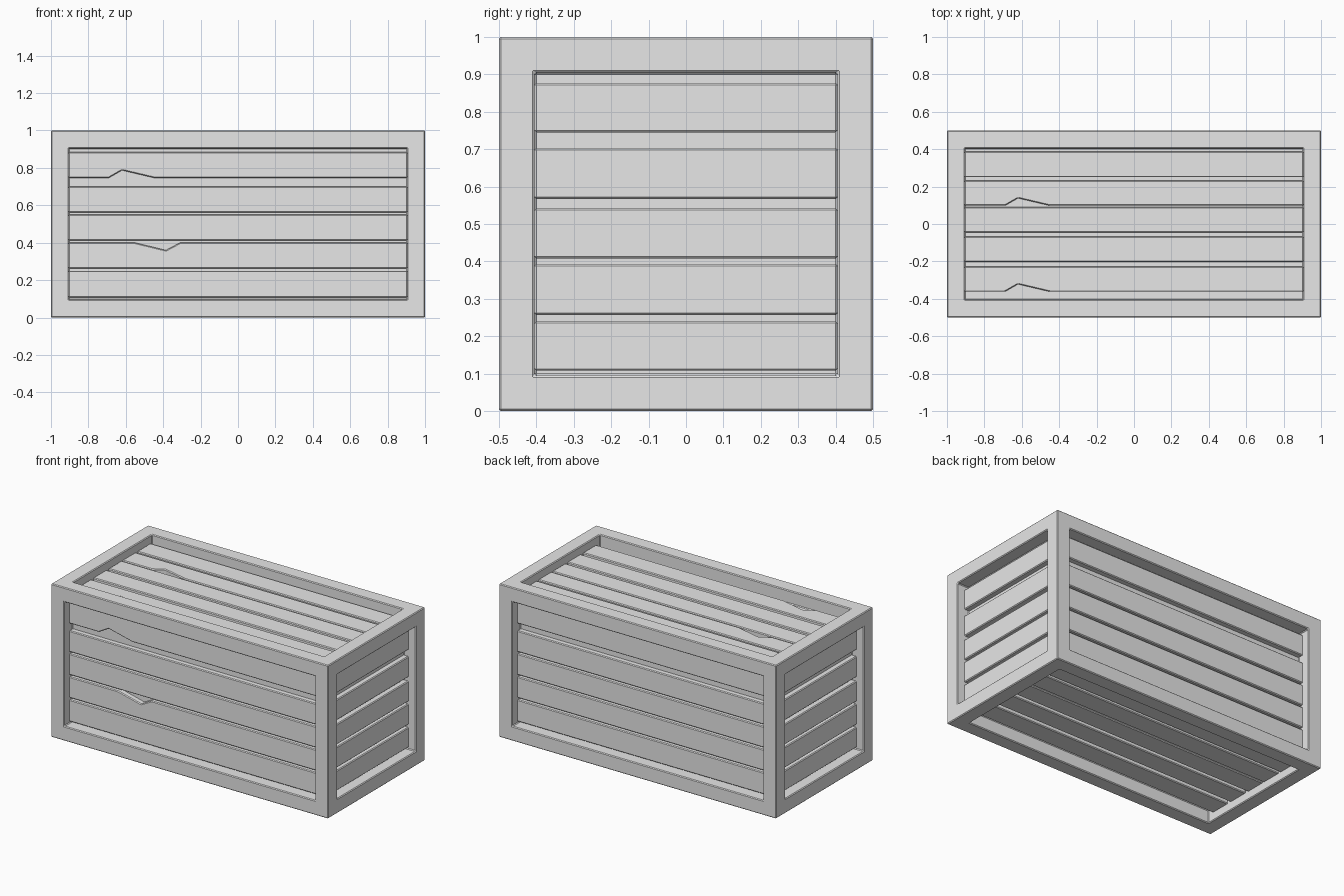
import bpy
import bmesh
from mathutils import Vector

cube = bpy.data.objects.get("Cube")
if cube:
    bpy.data.objects.remove(cube, do_unlink=True)

RIM = 0.095         # width of the frame
PANEL_DEPTH = 0.085  # recess down to the backing panel
PLANK_DEPTH = 0.05   # recess down to the plank faces

grey = bpy.data.materials.new("plain grey")
grey.use_nodes = True
grey.diffuse_color = (0.8, 0.8, 0.8, 1)
grey.node_tree.nodes["Principled BSDF"].inputs["Base Color"].default_value = (0.8, 0.8, 0.8, 1)


def finish(name, bm, bevel):
    bmesh.ops.recalc_face_normals(bm, faces=bm.faces)
    mesh = bpy.data.meshes.new(name)
    bm.to_mesh(mesh)
    bm.free()
    mesh.materials.append(grey)
    obj = bpy.data.objects.new(name, mesh)
    bpy.context.collection.objects.link(obj)
    mod = obj.modifiers.new("worn edges", 'BEVEL')
    mod.width = bevel
    mod.segments = 1
    mod.limit_method = 'ANGLE'
    return obj


# Frame: a box whose six sides are inset and pushed in to form the panels
bm = bmesh.new()
bmesh.ops.create_cube(bm, size=1)
for v in bm.verts:
    v.co = Vector((v.co.x * 2, v.co.y, v.co.z + 0.5))
sides = list(bm.faces)
bmesh.ops.inset_individual(bm, faces=sides, thickness=RIM, use_even_offset=True)
bmesh.ops.inset_individual(bm, faces=sides, thickness=0, depth=-PANEL_DEPTH)
finish("crate_frame", bm, 0.005)


def plank(name, u, v, n, face, half, low, high, chip=None):
    """A board along u, from low to high along v, with an optional chipped edge."""
    bottom = [(-half, low), (half, low)]
    top = [(half, high), (-half, high)]
    if chip == "bottom":
        bottom[1:1] = [(-0.69, low), (-0.62, low + 0.04), (-0.45, low)]
    elif chip == "top":
        top[1:1] = [(-0.31, high), (-0.385, high - 0.04), (-0.55, high)]
    bm = bmesh.new()
    back = n * (face - PANEL_DEPTH - 0.005)
    front = n * (face - PLANK_DEPTH)
    base = bm.faces.new([bm.verts.new(u * a + v * b + back) for a, b in bottom + top])
    grown = bmesh.ops.extrude_face_region(bm, geom=[base], use_keep_orig=True)
    moved = [g for g in grown["geom"] if isinstance(g, bmesh.types.BMVert)]
    bmesh.ops.translate(bm, verts=moved, vec=front - back)
    finish(name, bm, 0.005)


# Board positions on the long sides, on the ends, and on the lid and floor
LONG = [(0.108, 0.25), (0.262, 0.40), (0.412, 0.55), (0.562, 0.70), (0.747, 0.885)]
ENDS = [(0.108, 0.24), (0.257, 0.393), (0.408, 0.542), (0.567, 0.703), (0.745, 0.877)]
LID = [(-0.362, -0.227), (-0.202, -0.067), (-0.045, 0.09), (0.098, 0.233), (0.25, 0.388)]

X, Y, Z = Vector((1, 0, 0)), Vector((0, 1, 0)), Vector((0, 0, 1))
PANELS = [
    ("front", X, Z, -Y, 0.5, 0.905, LONG, {1: "top", 4: "bottom"}),
    ("back", X, Z, Y, 0.5, 0.905, LONG, {}),
    ("left", Y, Z, X, 1.0, 0.405, ENDS, {}),
    ("right", Y, Z, -X, 1.0, 0.405, ENDS, {}),
    ("top", X, Y, Z, 1.0, 0.905, LID, {0: "bottom", 3: "bottom"}),
    ("bottom", X, Y, -Z, 0.0, 0.905, LID, {}),
]
for side, u, v, n, face, half, spans, chips in PANELS:
    for i, (low, high) in enumerate(spans):
        plank(f"{side}_plank_{i + 1}", u, v, n, face, half, low, high, chips.get(i))
